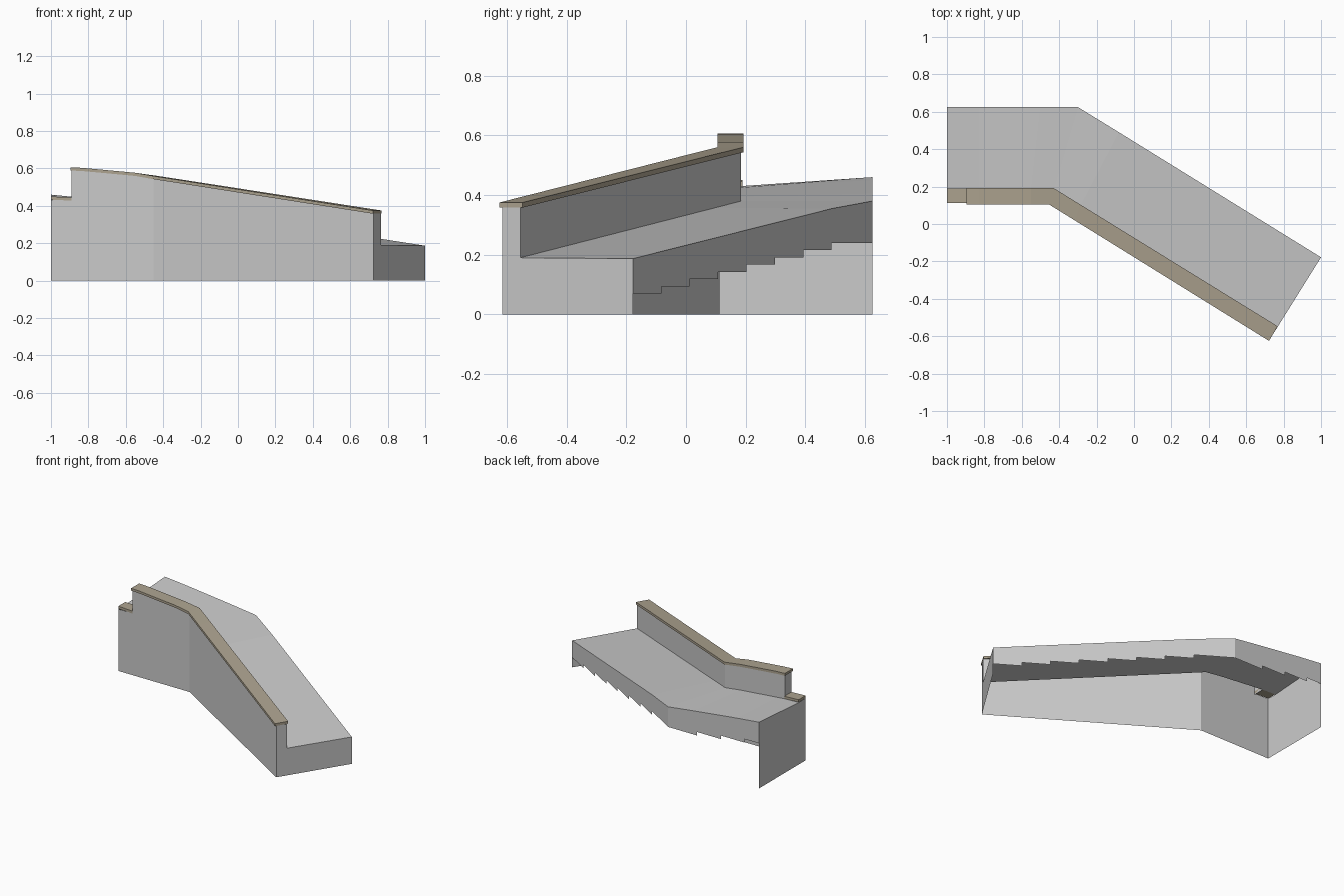
import bpy

if "Cube" in bpy.data.objects:
    bpy.data.objects.remove(bpy.data.objects["Cube"])

stone = bpy.data.materials.new("coping_stone")
stone.diffuse_color = (0.42, 0.37, 0.28, 1)
stone.use_nodes = True
stone.node_tree.nodes["Principled BSDF"].inputs["Base Color"].default_value = stone.diffuse_color


def make(name, verts, faces, mat=None):
    me = bpy.data.meshes.new(name)
    me.from_pydata(verts, [], faces)
    me.update()
    ob = bpy.data.objects.new(name, me)
    bpy.context.collection.objects.link(ob)
    if mat:
        me.materials.append(mat)
    return ob


def sheet(name, a, b):
    """Open strip of quads between two polylines."""
    n = len(a)
    return make(name, a + b, [(i, n + i, n + i + 1, i + 1) for i in range(n - 1)])


def bar(name, outer, inner, thick, mat):
    """Rectangular bar swept between an outer and an inner top edge."""
    verts, faces = [], []
    for o, i in zip(outer, inner):
        verts += [o, i, (i[0], i[1], i[2] - thick), (o[0], o[1], o[2] - thick)]
    for s in range(len(outer) - 1):
        for k in range(4):
            j = (k + 1) % 4
            faces.append((4 * s + k, 4 * s + j, 4 * s + 4 + j, 4 * s + 4 + k))
    e = 4 * (len(outer) - 1)
    faces += [(3, 2, 1, 0), (e, e + 1, e + 2, e + 3)]
    return make(name, verts, faces, mat)


def lerp(p, q, t):
    return tuple(u + (v - u) * t for u, v in zip(p, q))


def path(end, corner, left_x):
    """Plan path: low end, bend start, corner, bend end, high part, left end."""
    pts = [end, lerp(end, corner, 0.88), corner]
    return pts + [(x, corner[1]) for x in (-0.55, -0.83, left_x)]


def with_z(pts, zs):
    return [(x, y, z) for (x, y), z in zip(pts, zs)]


# Plan lines and heights, from the low right end to the high left end
THICK = 0.017
cope_z = [0.375, 0.538, 0.56, 0.577, 0.603, 0.606]
wall_z = [z - THICK for z in cope_z]
deck_z = [0.19, 0.357, 0.38, 0.395, 0.42, 0.425]
wall_out = path((0.725, -0.615), (-0.452, 0.113), -0.89)
wall_in = path((0.765, -0.555), (-0.43, 0.185), -0.89)

# Parapet coping and the lower coping ledge at the left end
bar("parapet_coping",
    with_z(path((0.722, -0.625), (-0.455, 0.105), -0.895), cope_z),
    with_z(path((0.768, -0.547), (-0.43, 0.192), -0.895), cope_z), THICK, stone)
bar("low_coping", [(-0.89, 0.113, 0.445), (-1, 0.113, 0.45)],
    [(-0.89, 0.19, 0.445), (-1, 0.19, 0.45)], THICK, stone)

# Front wall down to the ground, with the lower left part
sheet("front_wall", with_z(wall_out, [0] * 6), with_z(wall_out, wall_z))
sheet("front_wall_low", [(-0.89, 0.113, 0), (-1, 0.113, 0)],
      [(-0.89, 0.113, 0.43), (-1, 0.113, 0.43)])

# Inner parapet face and its left end
sheet("parapet_inner", with_z(wall_in, wall_z), with_z(wall_in, deck_z))
make("parapet_end", [(-0.89, 0.113, 0.42), (-0.89, 0.113, wall_z[-1]),
                     (-0.89, 0.185, wall_z[-1]), (-0.89, 0.185, 0.42)], [(0, 1, 2, 3)])

# Sloping deck
back = [(1.0, -0.178, 0.187), (-0.08, 0.49, 0.355), (-0.3, 0.625, 0.38),
        (-0.5, 0.625, 0.405), (-0.83, 0.625, 0.443), (-0.9, 0.625, 0.45), (-1, 0.625, 0.46)]
inner = with_z(wall_in, deck_z) + [(-1, 0.185, 0.43)]
sheet("deck", inner, back)

# End walls
make("right_end_wall", [(0.725, -0.615, 0), (1.0, -0.178, 0), back[0], inner[0],
                        (0.765, -0.555, wall_z[0]), (0.725, -0.615, wall_z[0])],
     [(0, 1, 2, 3, 4, 5)])
make("left_end_wall", [(-1, 0.113, 0), (-1, 0.113, 0.433), (-1, 0.185, 0.43),
                       (-1, 0.625, 0.46), (-1, 0.625, 0)], [(0, 1, 2, 3, 4)])


# Back fascia with a stepped lower edge
def fascia(name, top, risers, z, rise=0.0243):
    a, b = top[0], top[-1]
    low = [(a[0], a[1], z)]
    for t in risers:
        x, y, _ = lerp(a, b, t)
        low += [(x, y, z), (x, y, z + rise)]
        z += rise
    low.append((b[0], b[1], z))
    verts = top + low[::-1]
    make(name, verts, [tuple(range(len(verts)))[::-1]])
    return z


z = fascia("back_fascia_slope", back[:3], [0.1185 * k for k in range(1, 8)], 0.07)
fascia("back_fascia_straight", back[2:], [0.32, 0.58, 0.84], z)
